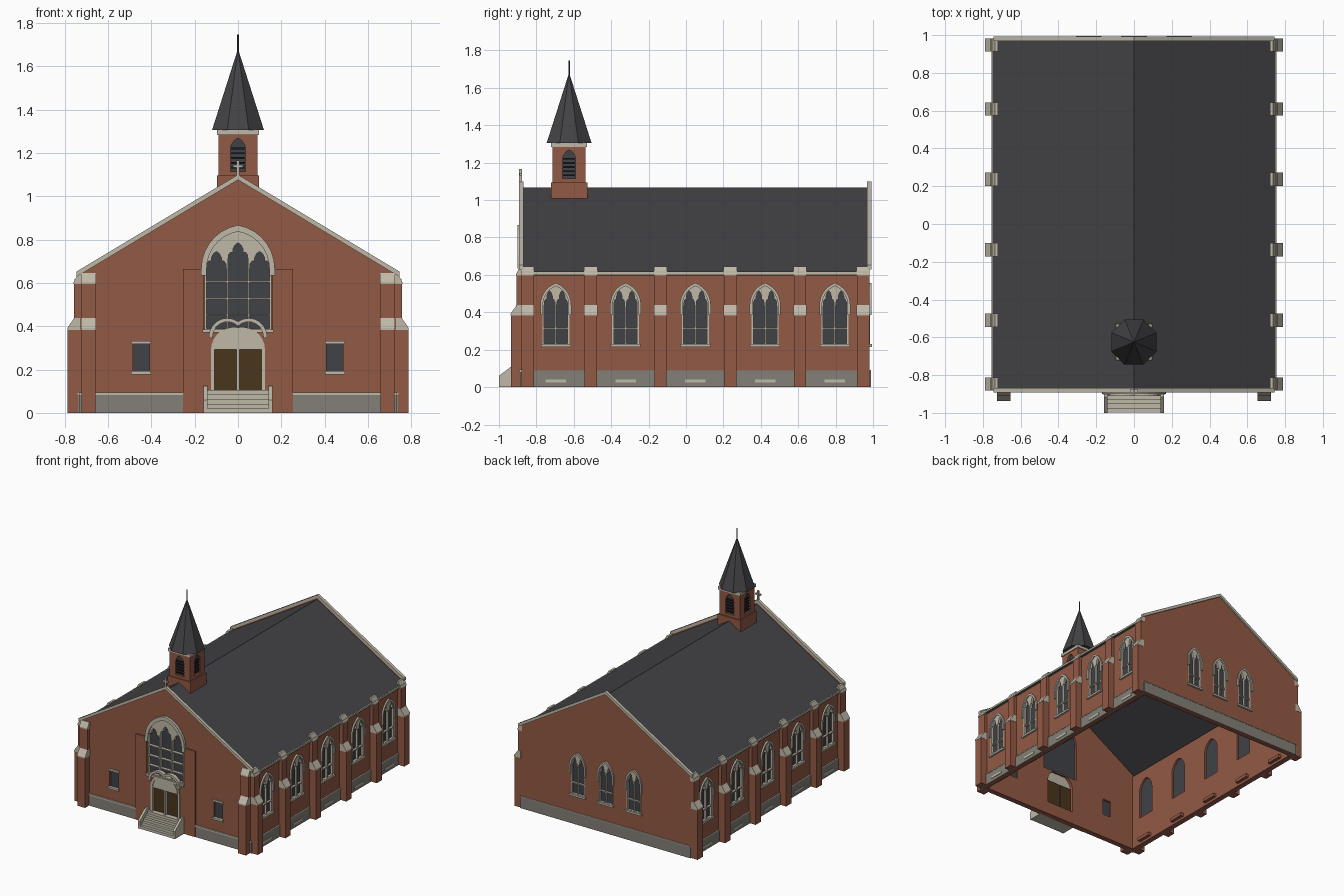
import bpy, bmesh, math
from mathutils import Matrix, Vector

if "Cube" in bpy.data.objects:
    bpy.data.objects.remove(bpy.data.objects["Cube"])


def material(name, r, g, b):
    m = bpy.data.materials.new(name)
    m.use_nodes = True
    m.diffuse_color = (r, g, b, 1)
    m.node_tree.nodes["Principled BSDF"].inputs["Base Color"].default_value = (r, g, b, 1)
    return m


BRICK = material("brick", 0.29, 0.10, 0.06)
STONE = material("pale stone", 0.52, 0.48, 0.39)
PLINTH = material("grey plinth", 0.23, 0.215, 0.185)
SLATE = material("dark slate", 0.056, 0.055, 0.061)
GLASS = material("window glass", 0.052, 0.054, 0.062)
WOOD = material("door wood", 0.065, 0.035, 0.012)
BLACK = material("louvre black", 0.012, 0.012, 0.014)

UP = Vector((0, 0, 1))
FRONT, BACK = Vector((0, -1, 0)), Vector((0, 1, 0))
LEFT, RIGHT = Vector((1, 0, 0)), Vector((-1, 0, 0))
HALF_W, Y0, Y1 = 0.73, -0.88, 0.98


def basis(u, v, w, origin):
    m = Matrix((u, v, w)).transposed().to_4x4()
    m.translation = origin
    return m


def facing(n, origin):
    """Wall plane: u along the wall, v up, w outward."""
    return basis(UP.cross(n), UP, n, origin)


def sideways(n, origin):
    """Profile plane: u outward, v up, extruded along the wall."""
    return basis(n, UP, n.cross(UP), origin)


def solid(name, loops, frame, w0, w1, mat):
    """Extrude a filled outline, further loops being holes."""
    curve = bpy.data.curves.new(name, 'CURVE')
    curve.dimensions, curve.fill_mode = '2D', 'BOTH'
    curve.extrude = (w1 - w0) / 2
    for loop in loops:
        s = curve.splines.new('POLY')
        s.points.add(len(loop) - 1)
        for p, (u, v) in zip(s.points, loop):
            p.co = (u, v, 0, 1)
        s.use_cyclic_u = True
    tmp = bpy.data.objects.new(name, curve)
    bpy.context.collection.objects.link(tmp)
    deps = bpy.context.evaluated_depsgraph_get()
    mesh = bpy.data.meshes.new_from_object(tmp.evaluated_get(deps))
    bpy.data.objects.remove(tmp)
    bpy.data.curves.remove(curve)
    bm = bmesh.new()
    bm.from_mesh(mesh)
    bmesh.ops.remove_doubles(bm, verts=bm.verts, dist=1e-5)
    bm.transform(frame @ Matrix.Translation((0, 0, (w0 + w1) / 2)))
    bmesh.ops.recalc_face_normals(bm, faces=bm.faces)
    for f in bm.faces:
        f.smooth = False
    bm.to_mesh(mesh)
    bm.free()
    mesh.materials.clear()
    mesh.materials.append(mat)
    ob = bpy.data.objects.new(name, mesh)
    bpy.context.collection.objects.link(ob)
    return ob


def rect(u0, u1, v0, v1):
    return [(u0, v0), (u1, v0), (u1, v1), (u0, v1)]


def arch(c, w, z0, spring, apex, n=7):
    """Pointed arch outline, from bottom right over the top to bottom left."""
    h, r = w / 2, apex - spring
    R = (h * h + r * r) / (2 * h)
    end = math.atan2(r, R - h)
    half = [(h, z0)] + [(h - R + R * math.cos(end * i / n), spring + R * math.sin(end * i / n))
                        for i in range(n)]
    return [(c + u, v) for u, v in half] + [(c, apex)] + [(c - u, v) for u, v in reversed(half)]


def cusped(c, w, z0, spring, apex):
    """Trefoil-headed light."""
    h, r = w / 2, apex - spring
    half = [(h, z0), (h, spring), (h * .95, spring + r * .3), (h * .75, spring + r * .45),
            (h * .5, spring + r * .45), (h * .5, spring + r * .65), (h * .3, spring + r * .88)]
    return [(c + u, v) for u, v in half] + [(c, apex)] + [(c - u, v) for u, v in reversed(half)]


def hood(c, w, z0, spring, apex, t):
    return arch(c, w, z0, spring, apex) + arch(c, w - 2 * t, z0, spring, apex - t * 1.2)[::-1]


def lancet_window(name, frame, c, w):
    """Two-light window with tracery, hood and sill; returns nothing, fits lancet_hole."""
    q = w * 0.23
    lights = [rect(c + s * q - w * .2, c + s * q + w * .2, 0.232, 0.31) for s in (-1, 1)]
    lights += [cusped(c + s * q, w * .4, 0.318, 0.43, 0.515) for s in (-1, 1)]
    solid(name + "_tracery", [arch(c, w, 0.225, 0.44, 0.54)] + lights, frame, -0.014, 0.003, STONE)
    solid(name + "_glass", [arch(c, w, 0.225, 0.44, 0.54)], frame, -0.02, -0.015, GLASS)
    solid(name + "_hood", [hood(c, w + 0.02, 0.385, 0.44, 0.557, 0.014)], frame, 0, 0.012, STONE)
    solid(name + "_sill", [rect(c - w / 2 - .008, c + w / 2 + .008, 0.215, 0.23)], frame, -0.01, 0.014, STONE)


def lancet_hole(c, w):
    return arch(c, w - 0.002, 0.226, 0.44, 0.539)


def buttress(name, n, origin):
    f = sideways(n, origin)
    body = [(-.01, 0), (.056, 0), (.056, .385), (.026, .385), (.026, .597), (-.01, .597)]
    solid(name + "_body", [body], f, -.033, .033, BRICK)
    solid(name + "_low_cap", [[(0, .383), (.058, .383), (.058, .392), (.026, .438), (0, .438)]],
          f, -.035, .035, STONE)
    solid(name + "_top_cap", [[(-.01, .596), (.029, .596), (.029, .604), (.006, .645), (-.01, .645)]],
          f, -.035, .035, STONE)


front = facing(FRONT, (0, Y0, 0))
back = facing(BACK, (0, Y1, 0))
bays = [0.05 + 0.373 * i for i in range(-2, 3)]
piers = [Y0 + 0.033, *[0.05 + 0.373 * (i + 0.5) for i in range(-2, 2)], Y1 - 0.033]

# Long side walls with windows, vents and buttresses
for tag, n, s in (("left", LEFT, 1), ("right", RIGHT, -1)):
    wall = facing(n, (s * HALF_W, 0, 0))
    us = [s * y for y in bays]
    ends = sorted((s * Y0, s * Y1))
    solid(tag + "_wall", [rect(*ends, 0, .612)] + [lancet_hole(u, .145) for u in us], wall, -.035, 0, BRICK)
    solid(tag + "_plinth", [rect(*ends, 0, .085)], wall, 0, .008, PLINTH)
    solid(tag + "_plinth_cap", [rect(*ends, .085, .091)], wall, 0, .01, STONE)
    solid(tag + "_eaves", [rect(*ends, .603, .617)], wall, 0, .024, STONE)
    for u in us:
        lancet_window(tag + "_window", wall, u, .145)
        solid(tag + "_vent", [rect(u - .055, u + .055, .024, .041)], wall, .006, .011, STONE)
        solid(tag + "_vent_pocket", [rect(u - .06, u + .06, .02, .045)], wall, -.06, -.03, BRICK)
    for y in piers:
        buttress(tag + "_buttress", n, (s * HALF_W, y, 0))
    buttress("front_" + tag + "_buttress", FRONT, (s * 0.69, Y0, 0))

# Gable walls
gable = [(-HALF_W, 0), (HALF_W, 0), (HALF_W, .615), (0, 1.05), (-HALF_W, .615)]
small = [rect(c - .038, c + .038, .19, .32) for c in (-.447, .447)]
big_arch = (0, .31, .38, .66, .845)
door_arch = (0, .235, .1, .29, .385)
rear = (-.24, 0, .24)
solid("front_wall", [gable, arch(*big_arch), arch(*door_arch)] + small, front, -.035, 0, BRICK)
solid("back_wall", [gable] + [lancet_hole(c, .12) for c in rear], back, -.035, 0, BRICK)


def rake(e, low, high):
    return [(-e, high - .6 * e), (0, high), (e, high - .6 * e), (e, low - .6 * e), (0, low), (-e, low - .6 * e)]


for tag, f in (("front", front), ("back", back)):
    solid(tag + "_parapet", [rake(HALF_W, 1.03, 1.08)], f, -.011, 0, BRICK)
    solid(tag + "_coping", [rake(.745, 1.076, 1.1)], f, -.012, .012, STONE)
for c in rear:
    lancet_window("back_window", back, c, .12)
solid("back_plinth", [rect(-HALF_W, HALF_W, 0, .085)], back, 0, .008, PLINTH)
solid("back_plinth_cap", [rect(-HALF_W, HALF_W, .085, .091)], back, 0, .01, STONE)
for s in (-1, 1):
    a, b = sorted((s * .255, s * .735))
    solid("front_plinth", [rect(a, b, 0, .082)], front, 0, .007, PLINTH)
    solid("front_plinth_cap", [rect(a, b, .082, .093)], front, 0, .012, STONE)
    c = s * .447
    solid("small_window_glass", [rect(c - .038, c + .038, .19, .32)], front, -.02, -.014, GLASS)
    solid("small_window_lintel", [rect(c - .046, c + .046, .317, .332)], front, -.01, .008, STONE)
    solid("small_window_sill", [rect(c - .046, c + .046, .178, .193)], front, -.01, .012, STONE)

# Entrance bay with the great window
bay = [(-.255, 0), (.255, 0), (.255, .665), (.16, .665), (.16, .37), (-.16, .37), (-.16, .665), (-.255, .665)]
solid("entrance_bay", [bay, arch(*door_arch)], front, 0, .01, BRICK)
lights = []
for c, top in ((-.1, .745), (0, .785), (.1, .745)):
    lights += [rect(c - .046, c + .046, v, w) for v, w in ((.39, .449), (.455, .523), (.53, .601))]
    lights.append(cusped(c, .092, .608, top - .08, top))
solid("great_window_tracery", [arch(*big_arch)] + lights, front, -.016, .008, STONE)
solid("great_window_glass", [arch(*big_arch)], front, -.022, -.017, GLASS)
solid("great_window_hood", [hood(0, .34, .635, .665, .867, .025)], front, 0, .02, STONE)
solid("great_window_sill", [rect(-.165, .165, .37, .386)], front, -.01, .022, STONE)

# Portal and doors
leaves = [rect(-.108, -.006, .104, .292), rect(.006, .108, .104, .292)]
solid("portal_surround", [arch(0, .25, .1, .29, .395)] + leaves, front, -.012, .016, STONE)
solid("portal_hood", [hood(0, .27, .345, .352, .422, .018)], front, 0, .03, STONE)
solid("portal_arch_moulding", [hood(0, .22, .296, .298, .385, .006)], front, .01, .021, STONE)
for leaf in leaves:
    solid("door_leaf", [leaf], front, -.025, -.008, WOOD)

# Steps between sloping cheek walls
for i in range(5):
    solid("step", [rect(-.142, .142, .021 * i, .021 * (i + 1))], front, 0, .118 - .022 * i, STONE)
for s in (-1, 1):
    solid("stair_cheek", [[(0, 0), (.12, 0), (.12, .06), (.035, .125), (0, .125)]],
          sideways(FRONT, (s * .15, Y0, 0)), -.009, .009, STONE)

# Main roof
solid("main_roof", [rake(.748, 1.045, 1.066)], basis(LEFT, UP, FRONT, (0, 0, 0)), .01 - Y1, -Y0 - .01, SLATE)

# Gable cross
solid("gable_cross_post", [rect(-.006, .006, 1.085, 1.166)], front, -.004, .012, STONE)
solid("gable_cross_arm", [rect(-.022, .022, 1.132, 1.144)], front, -.003, .011, STONE)

# Bell turret
TY = -0.625
plan = basis(LEFT, BACK, UP, (0, TY, 0))


def block(name, half, z0, z1, mat):
    solid(name, [rect(-half, half, -half, half)], plan, z0, z1, mat)


block("turret_base", .098, .99, 1.095, BRICK)
block("turret_core", .074, 1.09, 1.286, GLASS)
block("turret_cornice", .096, 1.284, 1.308, STONE)
for n in (FRONT, BACK, LEFT, RIGHT):
    side = facing(n, (0, TY, 0))
    opening = arch(0, .07, 1.115, 1.215, 1.268)
    solid("belfry_wall", [rect(-.089, .089, 1.09, 1.287), opening], side, .07, .089, BRICK)
    for i in range(5):
        z = 1.128 + .022 * i
        solid("belfry_louvre", [rect(-.035, .035, z, z + .009)], side, .07, .084, BLACK)

bpy.ops.mesh.primitive_cone_add(vertices=8, radius1=.12 / math.cos(math.pi / 8), radius2=.002, depth=.37,
                                location=(0, TY, 1.49), rotation=(0, 0, math.pi / 8))
bpy.context.object.name = "spire"
bpy.context.object.data.materials.append(SLATE)
bpy.ops.mesh.primitive_cylinder_add(vertices=8, radius=.004, depth=.09, location=(0, TY, 1.702))
bpy.context.object.name = "finial"
bpy.context.object.data.materials.append(SLATE)
